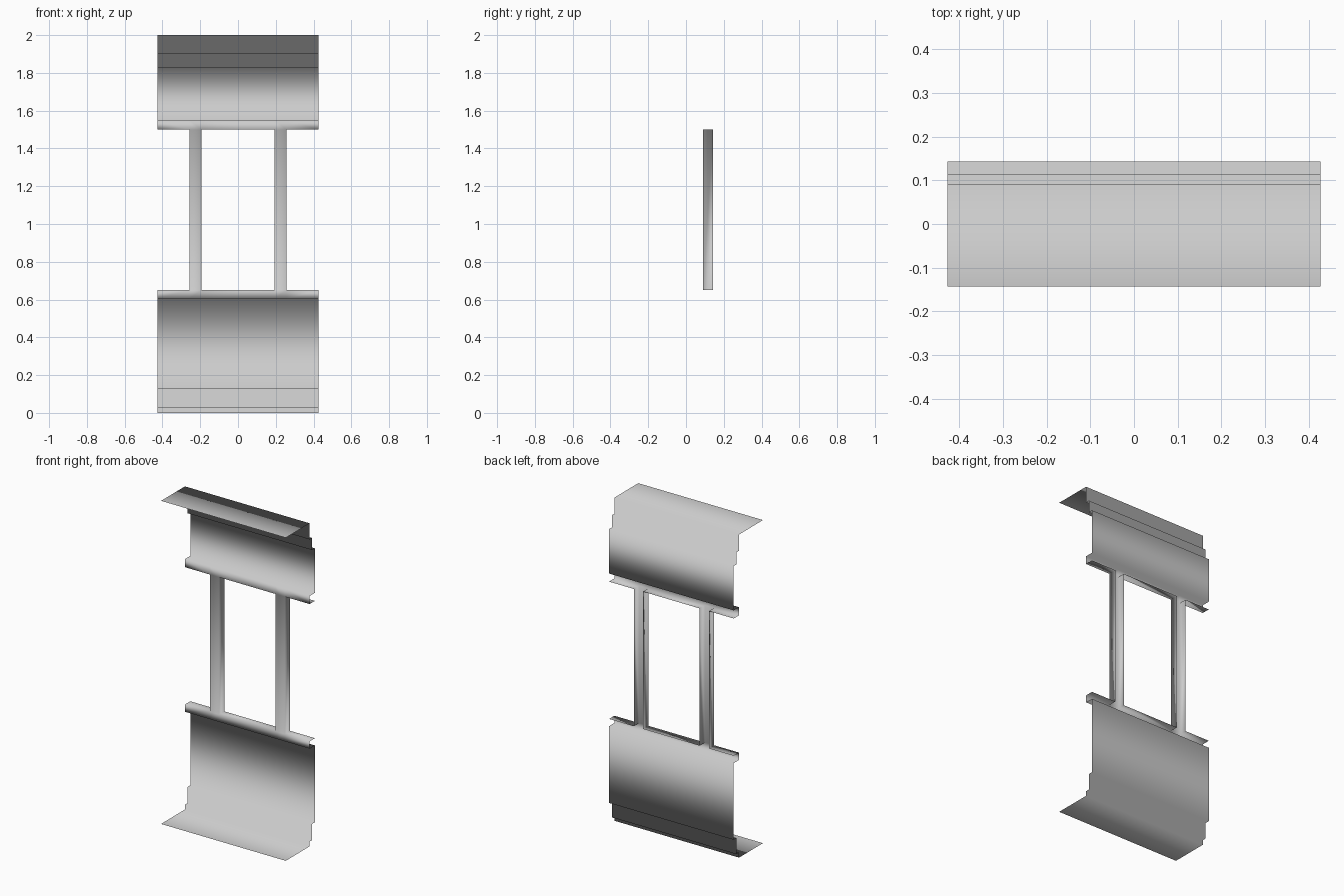
import bpy, bmesh

if "Cube" in bpy.data.objects:
    bpy.data.objects.remove(bpy.data.objects["Cube"])

HALF = 0.427             # half width
FRONT, MID, BACK = 0.091, 0.115, 0.143
SILL, HEAD = 0.65, 1.50  # window opening heights
XS = [-HALF, -0.257, -0.194, 0.194, 0.257, HALF]

# side profiles (y, z): the last span of each is the window ledge
LOWER = [(-BACK, 0), (FRONT, 0), (FRONT, 0.03), (MID, 0.03), (MID, 0.13),
         (BACK, 0.13), (BACK, 0.605), (FRONT, 0.605), (FRONT, SILL), (BACK, SILL)]
UPPER = [(-BACK, 2), (FRONT, 2), (FRONT, 1.90), (MID, 1.90), (MID, 1.825),
         (BACK, 1.825), (BACK, 1.55), (FRONT, 1.55), (FRONT, HEAD), (BACK, HEAD)]

bm = bmesh.new()


def quad(*pts):
    bm.faces.new([bm.verts.new(p) for p in pts])


def sweep(profile, x0, x1):
    for (ya, za), (yb, zb) in zip(profile, profile[1:]):
        quad((x0, ya, za), (x1, ya, za), (x1, yb, zb), (x0, yb, zb))


for i, (x0, x1) in enumerate(zip(XS, XS[1:])):
    is_pillar = i in (1, 3)
    # lower and upper panels; no ledge behind the pillars
    for profile in (LOWER, UPPER):
        sweep(profile[:-1] if is_pillar else profile, x0, x1)
    # pillars: front plate with two returns, open at the back
    if is_pillar:
        quad((x0, FRONT, SILL), (x1, FRONT, SILL), (x1, FRONT, HEAD), (x0, FRONT, HEAD))
        for x in (x0, x1):
            quad((x, FRONT, SILL), (x, BACK, SILL), (x, BACK, HEAD), (x, FRONT, HEAD))

bmesh.ops.remove_doubles(bm, verts=bm.verts, dist=0.0005)
bmesh.ops.recalc_face_normals(bm, faces=bm.faces)

# all sheet normals point to the outer (back) side
wall = max(bm.faces, key=lambda f: f.calc_area() if abs(f.normal.y) > 0.9 else 0)
if wall.normal.y < 0:
    bmesh.ops.reverse_faces(bm, faces=bm.faces)
for f in bm.faces:
    f.smooth = True

mesh = bpy.data.meshes.new("window_wall_section")
bm.to_mesh(mesh)
bm.free()
bpy.context.collection.objects.link(bpy.data.objects.new("window_wall_section", mesh))
